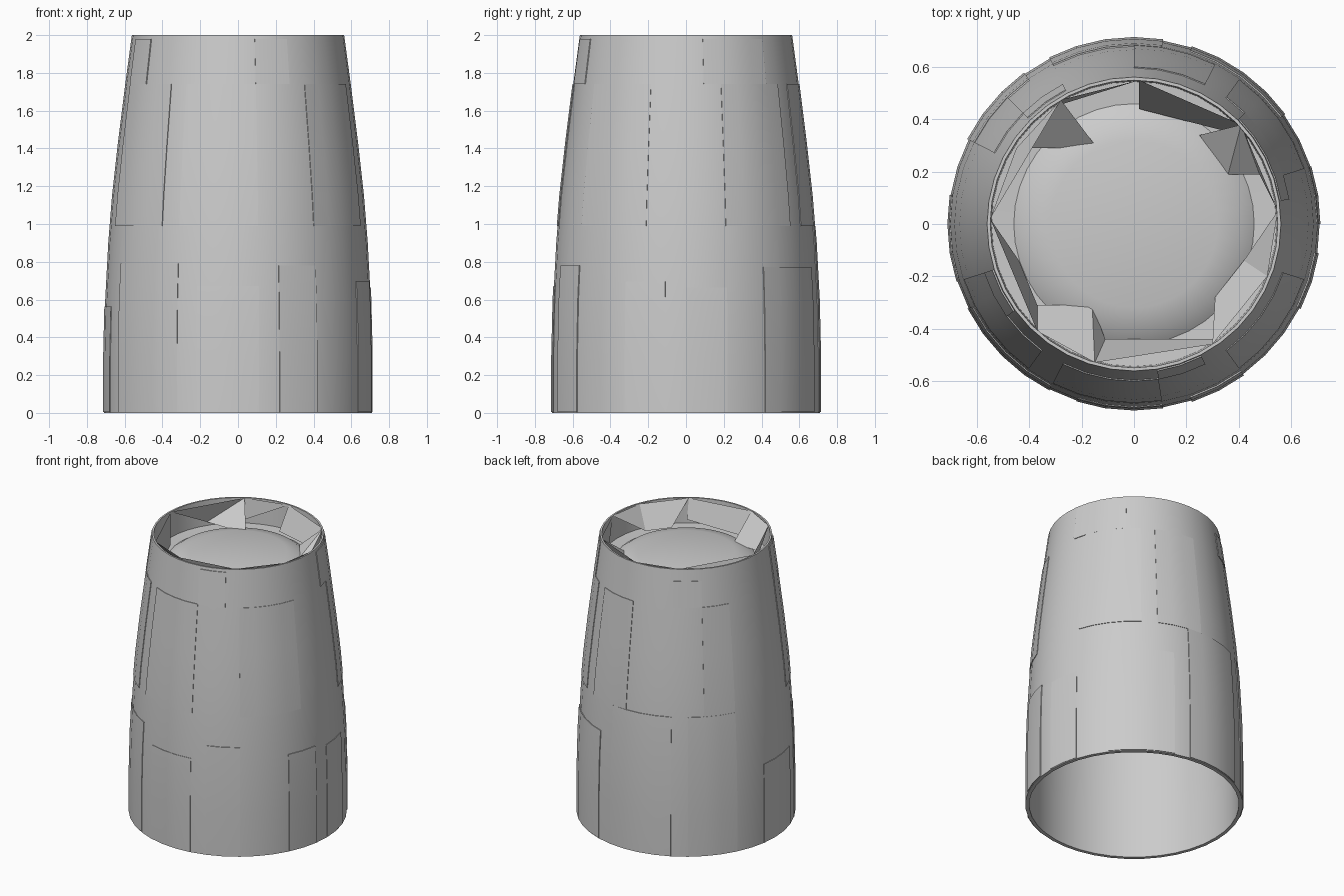
import bpy, bmesh, math, random
from math import sin, cos, pi

if "Cube" in bpy.data.objects:
    bpy.data.objects.remove(bpy.data.objects["Cube"])

random.seed(4)
N = 40
OUTER = [(0.71, 0.0), (0.71, 0.3), (0.703, 0.6), (0.687, 0.9), (0.667, 1.15),
         (0.637, 1.42), (0.597, 1.74), (0.562, 2.0)]
# domed recess at the top, from rim to centre
RECESS = [(0.55, 2.0), (0.545, 1.82), (0.46, 1.815), (0.41, 1.85), (0.32, 1.872), (0.0, 1.88)]
# hollow inside, from centre of the ceiling down to the bottom edge
INNER = [(0.0, 1.855), (0.32, 1.845), (0.44, 1.79), (0.575, 1.74), (0.612, 1.42),
         (0.642, 1.15), (0.662, 0.9), (0.678, 0.6), (0.685, 0.3), (0.685, 0.0)]


def finish(bm, name, angle=30):
    bmesh.ops.recalc_face_normals(bm, faces=bm.faces)
    me = bpy.data.meshes.new(name)
    bm.to_mesh(me)
    bm.free()
    ob = bpy.data.objects.new(name, me)
    bpy.context.collection.objects.link(ob)
    bpy.ops.object.select_all(action='DESELECT')
    bpy.context.view_layer.objects.active = ob
    ob.select_set(True)
    if angle:
        bpy.ops.object.shade_smooth_by_angle(angle=math.radians(angle))
    return ob


def radius(z):
    for (r0, z0), (r1, z1) in zip(OUTER, OUTER[1:]):
        if z <= z1:
            return r0 + (r1 - r0) * (z - z0) / (z1 - z0)
    return OUTER[-1][0]


def lathe(profile, name):
    bm = bmesh.new()
    rings = []
    for r, z in profile:
        if r == 0:
            rings.append([bm.verts.new((0, 0, z))] * N)
        else:
            rings.append([bm.verts.new((r * cos(2*pi*i/N), r * sin(2*pi*i/N), z)) for i in range(N)])
    pairs = list(zip(rings, rings[1:]))
    if profile[0][0] and profile[-1][0]:
        pairs.append((rings[-1], rings[0]))
    for a, b in pairs:
        if a[0] is a[1] and b[0] is b[1]:
            continue
        for i in range(N):
            j = (i + 1) % N
            bm.faces.new(list(dict.fromkeys((a[i], a[j], b[j], b[i]))))
    return finish(bm, name)


# tapered hollow body with a sunken top
lathe(OUTER + RECESS + INNER, "tapered_shell")

# thin curved panels that make the shallow seams on the outside
bm = bmesh.new()


def panel(a0, a1, z0, z1, lift):
    n = max(2, round((a1 - a0) / (2 * pi / N)))
    zs = [z0] + [z for r, z in OUTER if z0 + .02 < z < z1 - .02] + [z1]

    def sheet(off):
        return [[bm.verts.new(((radius(z) + off) * cos(a0 + (a1-a0)*i/n),
                               (radius(z) + off) * sin(a0 + (a1-a0)*i/n), z))
                 for i in range(n + 1)] for z in zs]
    out, inn = sheet(lift), sheet(-0.015)
    for g in (out, inn):
        for p, q in zip(g, g[1:]):
            for i in range(n):
                bm.faces.new((p[i], p[i+1], q[i+1], q[i]))

    def loop(g):
        return (g[0] + [r[-1] for r in g[1:]] + g[-1][-2::-1] + [r[0] for r in g[-2:0:-1]])
    lo, li = loop(out), loop(inn)
    for i in range(len(lo)):
        j = (i + 1) % len(lo)
        bm.faces.new((lo[i], lo[j], li[j], li[i]))


step = 2 * pi / N
for z0, z1, count in ((0.005, 0.99, 9), (0.99, 1.74, 6), (1.74, 1.98, 4)):
    for k in range(count):
        a = round((k + random.uniform(0, .3)) * N / count) * step
        w = random.choice((2, 3, 4)) * step
        top = z1 if random.random() < .6 else z0 + (z1 - z0) * random.uniform(.5, .85)
        panel(a, a + w, z0, top, random.uniform(.003, .006))
finish(bm, "seam_panels")

# crude angular facets inside the recess: rim points above, floor points below
RIM = [(-.55, .02), (-.28, .475), (.02, .55), (.41, .38), (.55, .05),
       (.51, -.2), (.3, -.46), (-.15, -.53), (-.37, -.41)]
FLOOR = [(-.44, -.14), (-.37, -.31), (-.16, -.31), (-.11, -.44), (.3, -.44),
         (.31, -.28), (.42, -.14), (.36, .19), (.48, .19), (.25, .34),
         (.41, .34), (.02, .44), (-.14, .29), (-.45, .29), (-.27, .46)]
FACETS = ["r0 r8 f1 f0", "r8 r7 f2 f1", "r7 f3 f2", "r7 r6 f4 f3", "r6 r5 f5",
          "r5 f6 f5", "r5 r4 f6", "r3 f9 f7", "r3 f7 f8", "r3 r4 f8",
          "r2 r3 f10 f11", "r1 r2 f14", "r1 f12 f13", "r1 r0 f13"]
bm = bmesh.new()
verts = {f"r{i}": bm.verts.new((x, y, 1.998)) for i, (x, y) in enumerate(RIM)}
verts.update({f"f{i}": bm.verts.new((x, y, 1.85)) for i, (x, y) in enumerate(FLOOR)})
for f in FACETS:
    bm.faces.new([verts[k] for k in f.split()])
finish(bm, "recess_facets", 0)
